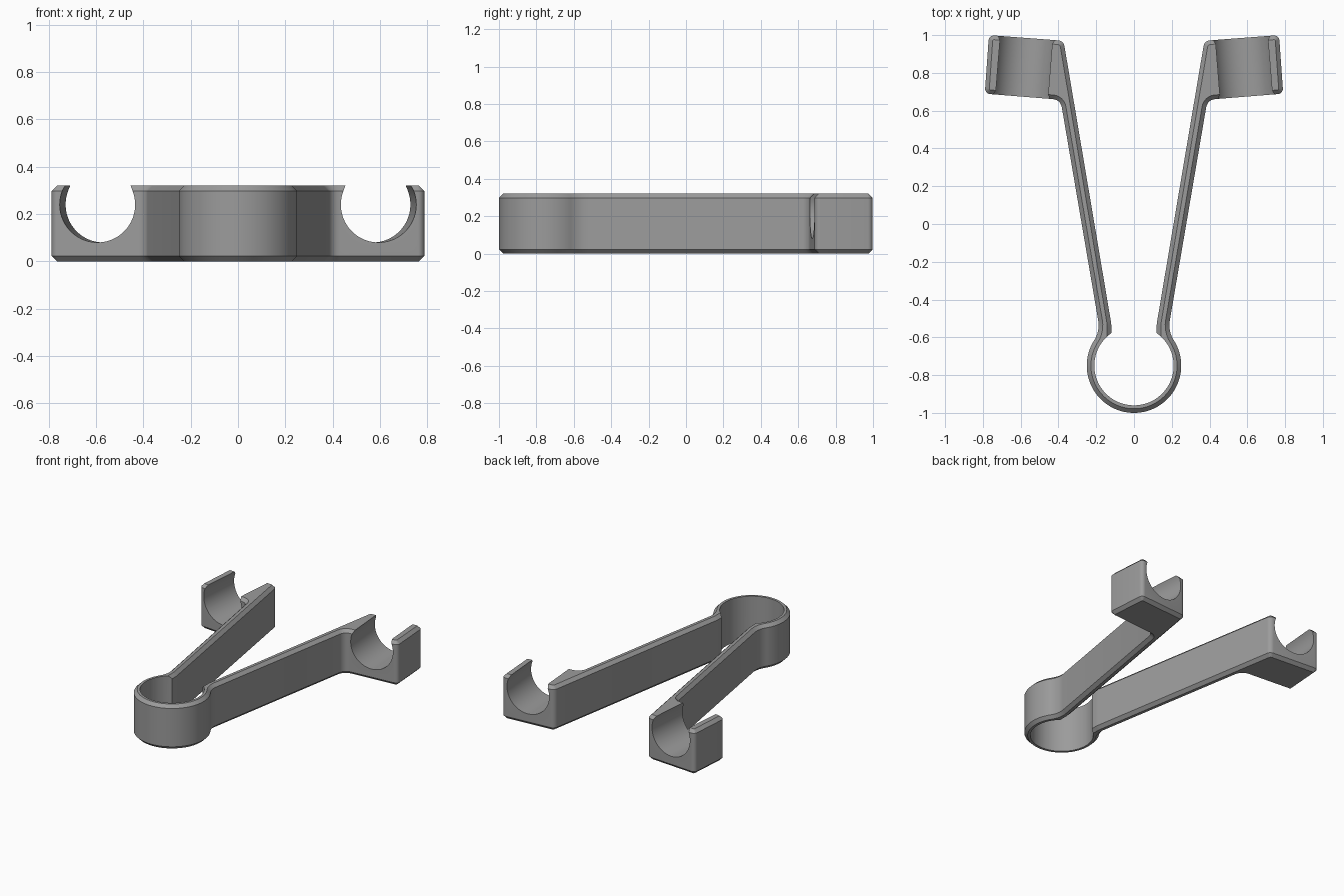
import bpy, bmesh, math
from mathutils import Vector, Matrix

if "Cube" in bpy.data.objects:
    bpy.data.objects.remove(bpy.data.objects["Cube"])

HEIGHT, CHAMFER = 0.32, 0.022
RING_Y, RING_R, BORE_R = -0.75, 0.25, 0.21

grey = bpy.data.materials.new("mid grey")
grey.diffuse_color = (0.33, 0.33, 0.33, 1)
grey.use_nodes = True
grey.node_tree.nodes["Principled BSDF"].inputs["Base Color"].default_value = grey.diffuse_color


def rounded(prev, corner, nxt, d, steps=6):
    """Round one corner with a circular arc starting d away from it."""
    p, c, n = Vector(prev), Vector(corner), Vector(nxt)
    if d == 0:
        return [c]
    u, v = (p - c).normalized(), (n - c).normalized()
    half_angle = u.angle(v) / 2
    centre = c + (u + v).normalized() * d / math.cos(half_angle)
    r = d * math.tan(half_angle)
    a, b = c + u * d - centre, c + v * d - centre
    sweep = math.pi - 2 * half_angle
    pts = []
    for i in range(steps + 1):
        t = i / steps
        w = a * math.sin((1 - t) * sweep) + b * math.sin(t * sweep)
        pts.append(centre + w.normalized() * r)
    return pts


def inset(loop, d):
    """Mitred inward offset of a counter-clockwise loop."""
    out = []
    for i, p in enumerate(loop):
        e1 = (p - loop[i - 1]).normalized()
        e2 = (loop[(i + 1) % len(loop)] - p).normalized()
        n1, n2 = Vector((-e1.y, e1.x)), Vector((-e2.y, e2.x))
        out.append(p + (n1 + n2) * d / (1 + n1.dot(n2)))
    return out


def make_object(name, bm):
    bmesh.ops.recalc_face_normals(bm, faces=bm.faces[:])
    bmesh.ops.triangulate(bm, faces=[f for f in bm.faces if len(f.verts) > 4])
    mesh = bpy.data.meshes.new(name)
    bm.to_mesh(mesh)
    bm.free()
    mesh.materials.append(grey)
    ob = bpy.data.objects.new(name, mesh)
    bpy.context.scene.collection.objects.link(ob)
    return ob


def cut_cylinder(body, radius, depth, matrix):
    """Subtract a cylinder, taking the first solver that gives a cut."""
    bm = bmesh.new()
    bmesh.ops.create_cone(bm, cap_ends=True, segments=96, radius1=radius,
                          radius2=radius, depth=depth, matrix=matrix)
    cutter = make_object("hole_cutter", bm)
    cutter.hide_render = True
    before = len(body.data.polygons)
    for solver in ('EXACT', 'MANIFOLD', 'FLOAT'):
        mod = body.modifiers.new("hole", 'BOOLEAN')
        mod.operation = 'DIFFERENCE'
        mod.object = cutter
        mod.solver = solver
        bpy.context.view_layer.update()
        graph = bpy.context.evaluated_depsgraph_get()
        result = bpy.data.meshes.new_from_object(body.evaluated_get(graph))
        body.modifiers.clear()
        if len(result.polygons) > before + 20:
            body.data = result
            break
    bpy.data.objects.remove(cutter)


# Right half of the outline: ring arc, arm, end block, back down the arm
half = []
for i in range(41):
    a = math.radians(-90 + 122 * i / 40)
    half.append(Vector((RING_R * math.cos(a), RING_Y + RING_R * math.sin(a))))
corners = [((0.18, -0.567), 0.055), ((0.389, 0.658), 0.04),
           ((0.79, 0.69), 0.028), ((0.768, 1.0), 0.028),
           ((0.373, 0.97), 0.028), ((0.12, -0.53), 0.012),
           ((0.12, -0.60), 0), ((0.10, -0.70), 0)]
pts = [half[-1]] + [c for c, _ in corners] + [(0, -0.70)]
for i, (c, d) in enumerate(corners):
    half += rounded(pts[i], c, pts[i + 2], d)
outline = half + [Vector((-p.x, p.y)) for p in reversed(half[1:])]

# Chamfered solid body
small = inset(outline, CHAMFER)
bm = bmesh.new()
layers = [(small, 0), (outline, CHAMFER), (outline, HEIGHT - CHAMFER), (small, HEIGHT)]
rings = [[bm.verts.new((p.x, p.y, z)) for p in loop] for loop, z in layers]
n = len(outline)
for lo, hi in zip(rings, rings[1:]):
    for i in range(n):
        j = (i + 1) % n
        bm.faces.new((lo[i], lo[j], hi[j], hi[i]))
bm.faces.new(list(reversed(rings[0])))
bm.faces.new(rings[-1])
body = make_object("forked_clip", bm)

# Ring bore
cut_cylinder(body, BORE_R, 1, Matrix.Translation((0, RING_Y, 0.16)))

# Open cradle holes through the end blocks
for s in (-1, 1):
    cut_cylinder(body, 0.16, 0.8,
                 Matrix.Translation((s * 0.582, 0.83, 0.24))
                 @ Matrix.Rotation(s * math.radians(4.6), 4, 'Z')
                 @ Matrix.Rotation(math.pi / 2, 4, 'X'))

# Smooth walls with sharp chamfer edges
bpy.context.view_layer.update()
for ob in bpy.context.view_layer.objects:
    ob.select_set(ob == body)
bpy.context.view_layer.objects.active = body
bpy.ops.object.shade_smooth_by_angle(angle=math.radians(30))
